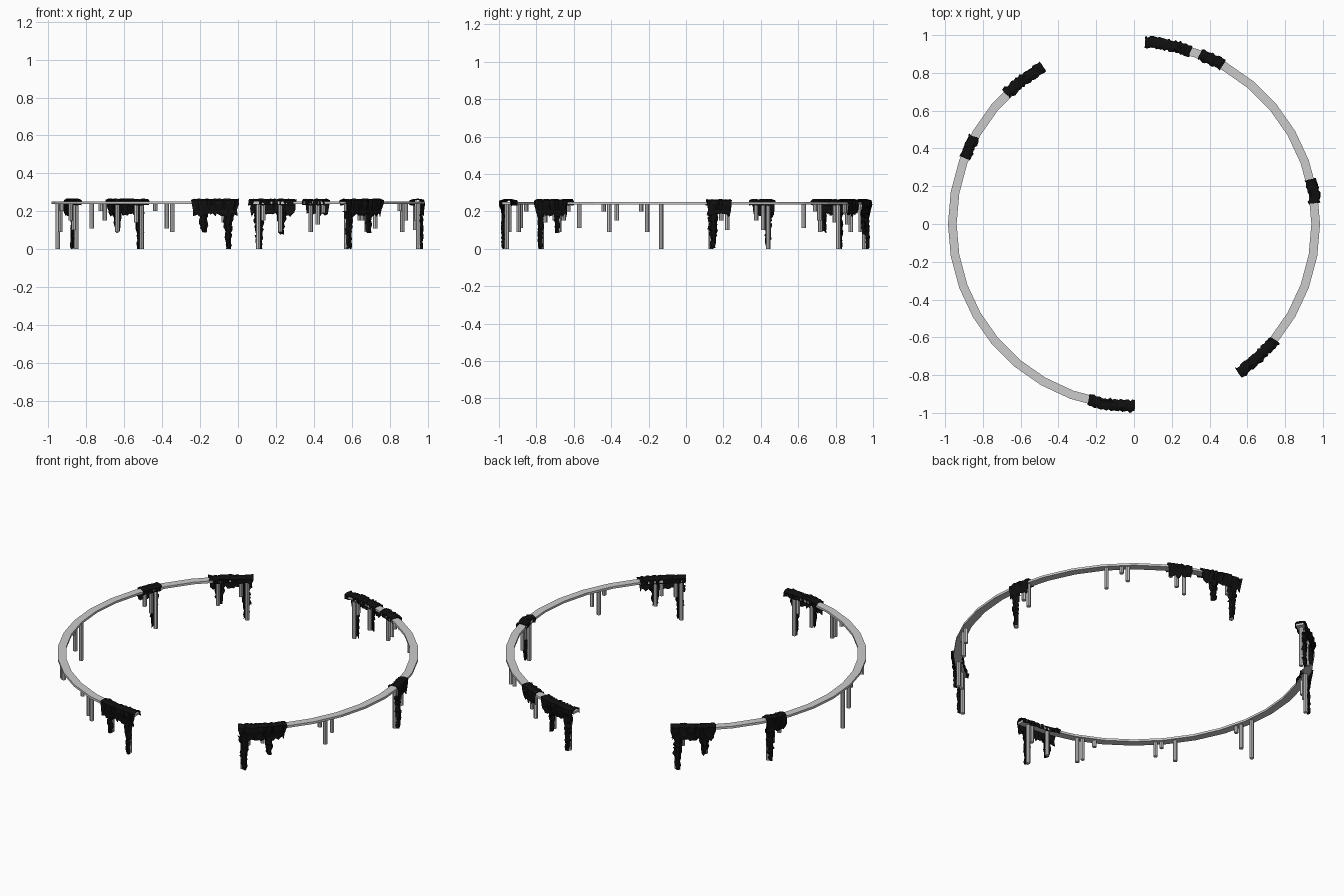
import bpy, bmesh, random
from math import radians, degrees, cos, sin
from mathutils import Vector, Matrix

if "Cube" in bpy.data.objects:
    bpy.data.objects.remove(bpy.data.objects["Cube"])

random.seed(4)
R = 0.962          # centre radius of the rail
TOP = 0.25
black = bpy.data.materials.new("dark_growth")
black.diffuse_color = (0.005, 0.005, 0.005, 1)
black.use_nodes = True
black.node_tree.nodes["Principled BSDF"].inputs["Base Color"].default_value = black.diffuse_color


def polar(r, deg, z):
    a = radians(deg)
    return Vector((r * cos(a), r * sin(a), z))


def finish(bm, name, mat=None):
    bmesh.ops.recalc_face_normals(bm, faces=bm.faces)
    me = bpy.data.meshes.new(name)
    bm.to_mesh(me)
    bm.free()
    ob = bpy.data.objects.new(name, me)
    bpy.context.collection.objects.link(ob)
    if mat:
        me.materials.append(mat)
    return ob


def grid(bm, rows):
    # skin a list of point rows into quads
    vs = [[bm.verts.new(p) for p in row] for row in rows]
    for a, b in zip(vs, vs[1:]):
        for i in range(len(a) - 1):
            bm.faces.new((a[i], a[i + 1], b[i + 1], b[i]))
    return vs


def rail(name, start, end):
    # flat band swept along an arc with ten-degree facets
    cuts = [start] + [d for d in range(-60, 300, 10) if start + 2 < d < end - 2] + [end]
    section = [(R - .023, TOP - .013), (R + .023, TOP - .013),
               (R + .023, TOP), (R - .023, TOP)]
    bm = bmesh.new()
    rings = [[bm.verts.new(polar(r, d, z)) for r, z in section] for d in cuts]
    for a, b in zip(rings, rings[1:]):
        for i in range(4):
            j = (i + 1) % 4
            bm.faces.new((a[i], a[j], b[j], b[i]))
    bm.faces.new(rings[0])
    bm.faces.new(rings[-1])
    finish(bm, name)


def pipes(name, items):
    # hanging rods: (angle, lower end height)
    bm = bmesh.new()
    for deg, low in items:
        h = TOP - .008 - low
        c = polar(R - .002, deg, low + h / 2)
        bmesh.ops.create_cone(bm, cap_ends=True, segments=8, radius1=.012, radius2=.012,
                              depth=h, matrix=Matrix.Translation(c))
    finish(bm, name)


def growth(name, a0, a1, strands):
    # ragged cap over the rail with an outer curtain, plus tapering strands
    bm = bmesh.new()
    j = lambda s: random.uniform(-s, s)
    profile = [(.936, .232), (.935, .256), (.95, .262), (.972, .263), (.99, .257),
               (.992, .235), (.987, .208), (.984, .182)]
    n = max(6, round((a1 - a0) / .75))
    mid = (a0 + a1) / 2
    rows = []
    for i in range(n + 1):
        d = a0 + (a1 - a0) * i / n
        shift = j(.006)
        row = []
        for k, (r, z) in enumerate(profile):
            squeeze = 1 - .03 * max(0, k - 4)
            ang = mid + (d - mid) * squeeze + j(.2)
            rr = r + j(.003) + (shift if k in (0, 1, 4, 5) else 0)
            zz = z + (j(.012) if k == 7 else j(.003))
            row.append(polar(rr, ang, zz))
        rows.append(row)
    grid(bm, rows)
    for deg, low in strands:
        steps = max(5, round((.2 - low) / .012))
        rows = []
        for i in range(steps + 1):
            t = i / steps
            w = 1.75 * (1 - .62 * t) * random.uniform(.75, 1.15)
            z = .2 + (low - .2) * t
            drift = j(.25)
            row = []
            for u, dr in ((-1, -.012), (-.4, .002), (.4, .004), (1, -.01)):
                row.append(polar(.982 + dr + j(.004), deg + u * w + drift,
                                 max(0, z + (j(.006) if i else 0))))
            rows.append(row)
        grid(bm, rows)
    ob = finish(bm, name, black)
    s = ob.modifiers.new("thickness", 'SOLIDIFY')
    s.thickness = .003
    s.offset = 0


# two curved rails with gaps between them
rail("right_rail", -55, 86.5)
rail("left_rail", 120, 270)

# rods hanging from each rail
pipes("right_pipes", [
    (306.5, 0), (308.3, .14), (313, .15), (315, .09),
    (332.7, .20), (334.7, .09), (337.3, .15),
    (8, 0), (11.3, .15), (13.3, .10),
    (41, .11), (46, .20), (48, .15),
    (62, .19), (64, .13), (66.5, .09),
    (76.5, .09), (82, .15), (83.6, 0)])
pipes("left_pipes", [
    (122, 0), (124, .14), (131.5, .09), (152.8, 0), (154.6, .10), (157, .15),
    (188, 0), (192.5, .09), (194.5, .20),
    (216.5, .11), (221, .20), (223, .15),
    (243, .20), (247, .11), (248.8, .09),
    (259.5, .09), (265.5, .14), (267, 0)])

# dark ragged growth draped over the rails
patches = [
    (71.8, 86.6, [(83.4, 0), (76.4, .08)]),
    (60.8, 68.8, []),
    (6.5, 14.2, [(8.5, 0)]),
    (305, 320.5, [(307, 0), (315, .09)]),
    (120, 134.5, [(122.3, 0), (131, .09)]),
    (151.3, 158.8, [(153.2, 0)]),
    (255.5, 270.3, [(267, 0), (259.3, .09)])]
for i, (a0, a1, strands) in enumerate(patches):
    growth(f"growth_{i + 1}", a0, a1, strands)
